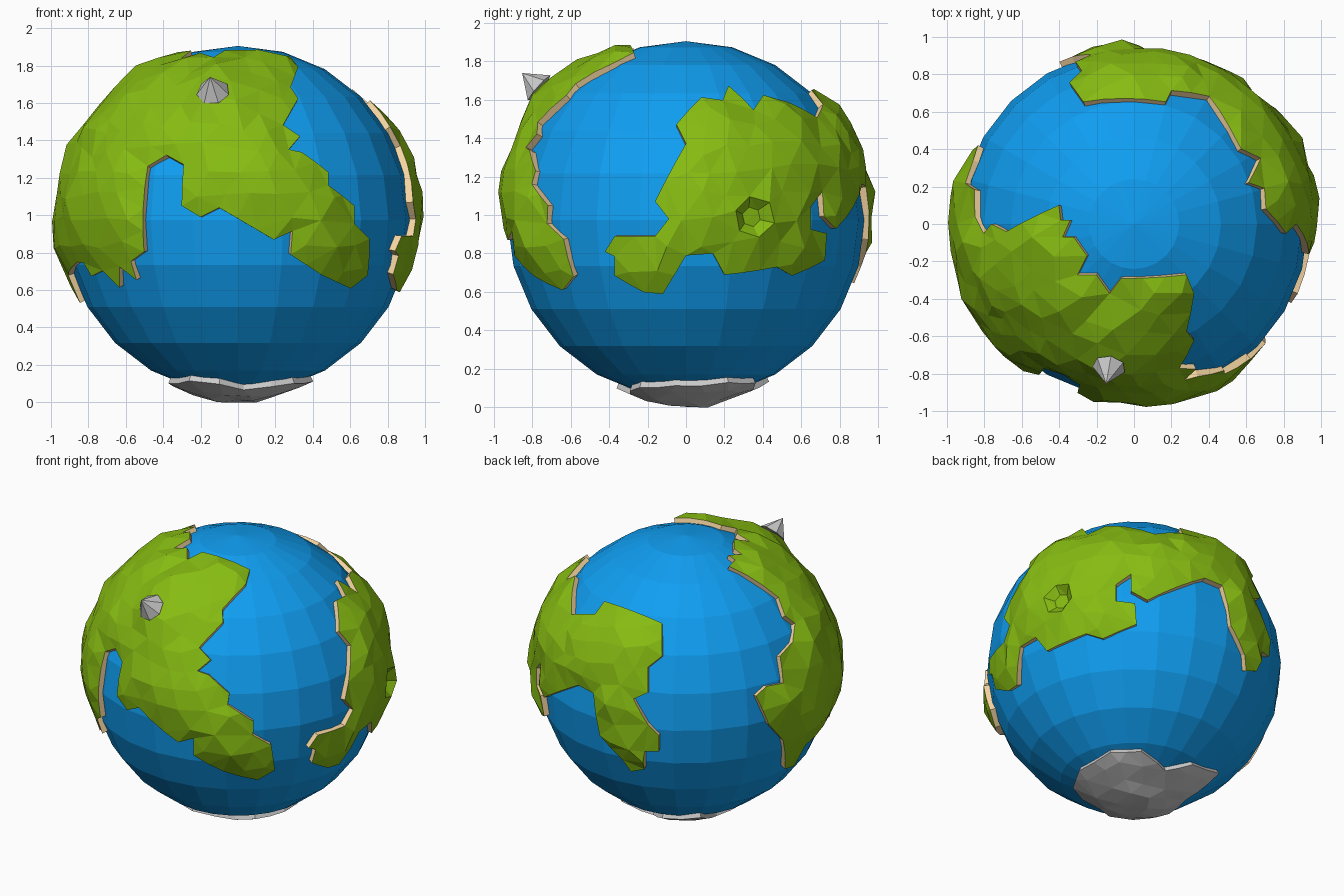
import bpy, bmesh, random
from math import sin, cos, radians, sqrt, exp
from mathutils import Vector, noise
from mathutils.geometry import delaunay_2d_cdt

if "Cube" in bpy.data.objects:
    bpy.data.objects.remove(bpy.data.objects["Cube"])

random.seed(4)
CENTER = Vector((0, 0, 0.975))
OCEAN_R = 0.93
COAST_R = 0.95
PEAK = Vector((-0.15, -0.86, 0.77)).normalized()
CRATER = Vector((0.88, 0.34, 0.015)).normalized()


def material(name, rgb):
    m = bpy.data.materials.new(name)
    m.diffuse_color = (*rgb, 1)
    m.use_nodes = True
    m.node_tree.nodes["Principled BSDF"].inputs["Base Color"].default_value = m.diffuse_color
    return m


BLUE = material("water", (0.005, 0.34, 0.88))
GREEN = material("grass", (0.24, 0.50, 0.006))
SAND = material("sand", (0.90, 0.66, 0.36))

# Viewing directions (azimuth, elevation) used to place coast points on the globe
FRONT, RIGHT, TOP, BOTTOM = (0, 0), (90, 0), (0, 90), (0, -90)
BACK_LEFT, BACK_RIGHT = (215, 25), (137, -28)


def lift(view, pts):
    """Project flat points seen along a view onto the globe as unit directions."""
    t, e = (radians(v) for v in view)
    dh = Vector((sin(t), -cos(t), 0))
    right = Vector((cos(t), sin(t), 0))
    up = Vector((0, 0, cos(e))) - dh * sin(e)
    out = dh * cos(e) + Vector((0, 0, sin(e)))
    return [(right * a + up * b + out * sqrt(max(0, COAST_R ** 2 - a * a - b * b))).normalized()
            for a, b in pts]


def inside(p, poly):
    hit = False
    for a, b in zip(poly, poly[1:] + poly[:1]):
        if (a.y > p.y) != (b.y > p.y) and p.x < a.x + (p.y - a.y) / (b.y - a.y) * (b.x - a.x):
            hit = not hit
    return hit


def add_object(name, bm, mats):
    me = bpy.data.meshes.new(name)
    bm.to_mesh(me)
    bm.free()
    for m in mats:
        me.materials.append(m)
    ob = bpy.data.objects.new(name, me)
    ob.location = CENTER
    bpy.context.collection.objects.link(ob)
    return ob


def land(name, corners, edge_r, inner_r, bump, mats, features=False):
    """Faceted raised patch of the globe bounded by a coast line."""
    coast = []
    for a, b in zip(corners, corners[1:] + corners[:1]):
        n = max(1, round((a - b).length / 0.12))
        coast += [a.lerp(b, i / n).normalized() for i in range(n)]
    c = sum(corners, Vector()).normalized()
    e1 = c.orthogonal().normalized()
    e2 = c.cross(e1)

    def flat(p):
        return Vector((p.dot(e1), p.dot(e2))) * (2 / (1 + p.dot(c)))

    def unflat(q):
        s = q.length_squared
        return (c * (4 - s) + (e1 * q.x + e2 * q.y) * 4) / (4 + s)

    def gap(p):
        return min((p - q).length for q in coast)

    # Interior points from a jittered icosphere, plus the crater rings
    ico = bmesh.new()
    bmesh.ops.create_icosphere(ico, subdivisions=4, radius=1)
    seeds = [(v.co + Vector([random.uniform(-.025, .025) for _ in "xyz"])).normalized()
             for v in ico.verts if v.co.dot(c) > -0.7]
    ico.free()
    if features:
        seeds = [p for p in seeds if (p - CRATER).length > 0.16]
        s = CRATER.orthogonal().normalized()
        t = CRATER.cross(s)
        seeds.append(CRATER.copy())
        for k in range(6):
            d = s * cos(radians(60 * k)) + t * sin(radians(60 * k))
            seeds += [(CRATER + d * r).normalized() for r in (0.055, 0.11)]
    poly = [flat(p) for p in coast]
    pts = poly + [flat(p) for p in seeds if p.dot(c) > -0.7 and gap(p) > 0.065
                  and inside(flat(p), poly)]
    n = len(poly)
    res = delaunay_2d_cdt(pts, [(i, (i + 1) % n) for i in range(n)], [], 0, 1e-5)

    def height(p):
        k = min(1, gap(p) / 0.13)
        h = edge_r + k * (inner_r - edge_r + bump * noise.noise(p * 5)
                          + random.uniform(-.5, .5) * bump)
        if features:
            h += 0.08 * exp(-((p - PEAK).length / 0.16) ** 2)
            if (p - CRATER).length < 0.07:
                h = 0.945
        return h

    bm = bmesh.new()
    verts = []
    for q in res[0]:
        p = unflat(q)
        verts.append(bm.verts.new(p * height(p)))
    for f in res[2]:
        if inside(sum((res[0][i] for i in f), Vector((0, 0))) / len(f), poly):
            bm.faces.new([verts[i] for i in f])
    bmesh.ops.delete(bm, geom=[v for v in bm.verts if not v.link_faces], context='VERTS')
    # Coast walls reaching down into the water
    rim = [e for e in bm.edges if e.is_boundary]
    new = bmesh.ops.extrude_edge_only(bm, edges=rim)["geom"]
    for g in new:
        if isinstance(g, bmesh.types.BMVert):
            g.co = g.co.normalized() * 0.9
        elif isinstance(g, bmesh.types.BMFace) and len(mats) > 1:
            g.material_index = 1
    bmesh.ops.recalc_face_normals(bm, faces=bm.faces)
    if sum(f.normal.dot(f.calc_center_median()) for f in bm.faces) < 0:
        bmesh.ops.reverse_faces(bm, faces=bm.faces)
    return add_object(name, bm, mats)


# Ocean
bm = bmesh.new()
bmesh.ops.create_uvsphere(bm, u_segments=24, v_segments=12, radius=OCEAN_R)
add_object("ocean", bm, [BLUE])

# Front and left continent
west = lift(TOP, [(.28, -.27), (.32, -.37)])
west += lift(FRONT, [
    (.28, .705), (.32, .645), (.24, .505), (.33, .445), (.27, .375), (.34, .36), (.48, .255),
    (.48, .185), (.62, .075), (.62, -.02), (.70, -.10), (.69, -.295), (.60, -.365), (.44, -.29),
    (.28, -.185), (.29, -.06), (.19, -.105), (-.10, .065), (-.20, .015), (-.30, .075),
    (-.29, .295), (-.38, .345), (-.48, .285), (-.50, -.17), (-.57, -.22), (-.54, -.32),
    (-.63, -.25), (-.63, -.36), (-.72, -.27), (-.78, -.30), (-.82, -.23)])
west += lift(BACK_LEFT, [
    (.90, -.29), (.75, -.48), (.68, -.61), (.62, -.63), (.61, -.45), (.52, -.35), (.44, -.17),
    (.505, -.11), (.61, -.09), (.59, .08), (.67, .17)])
west += lift(TOP, [
    (-.80, -.05), (-.76, 0), (-.68, -.04), (-.40, .10), (-.39, .02), (-.34, .02), (-.38, -.07),
    (-.32, -.07), (-.25, -.17), (-.30, -.27), (-.20, -.27), (-.13, -.37), (-.07, -.29)])
land("front_continent", west, 0.955, 0.99, 0.025, [GREEN, SAND], True)

# Right and back continent
east = lift(RIGHT, [(-.05, .495), (.08, .635), (.19, .62), (.22, .695), (.35, .57)])
east += lift(TOP, [(.57, .40), (.50, .53), (.40, .68), (.20, .71), (.17, .65), (-.27, .65)])
east += lift(BACK_LEFT, [
    (-.15, .08), (-.24, .01), (-.24, -.15), (-.33, -.19), (-.24, -.35), (-.17, -.42),
    (-.17, -.52), (-.26, -.52), (-.26, -.63), (-.345, -.645), (-.40, -.57)])
east += lift(BACK_RIGHT, [
    (.645, .236), (.594, .49), (.486, .537), (.134, .40), (.03, .46), (.03, .57),
    (-.064, .505), (-.064, .40)])
east += lift(RIGHT, [
    (.73, -.07), (.72, -.21), (.55, -.29), (.47, -.245), (.20, -.285), (.14, -.175), (0, -.185),
    (-.12, -.385), (-.22, -.375), (-.37, -.29), (-.37, -.19), (-.42, -.165), (-.37, -.085),
    (-.16, -.085), (-.09, .005), (-.16, .095), (0, .395)])
land("back_continent", east, 0.955, 0.99, 0.025, [GREEN, SAND], True)

# South polar rock, points as (x, -y)
south = lift(BOTTOM, [
    (.38, -.22), (.40, .06), (.30, .24), (.18, .29), (.03, .29), (-.10, .36), (-.26, .32),
    (-.37, .10), (-.32, -.12), (-.38, -.38), (-.12, -.43), (.02, -.33), (.10, -.35), (.24, -.36)])
land("south_rock", south, 0.955, 0.967, 0.02, [])

# Mountain peak
bm = bmesh.new()
bmesh.ops.create_cone(bm, cap_ends=True, segments=7, radius1=0.09, radius2=0, depth=0.12)
peak = add_object("mountain_peak", bm, [])
peak.location = CENTER + PEAK * 1.095
peak.rotation_mode = 'QUATERNION'
peak.rotation_quaternion = PEAK.to_track_quat('Z', 'Y')
